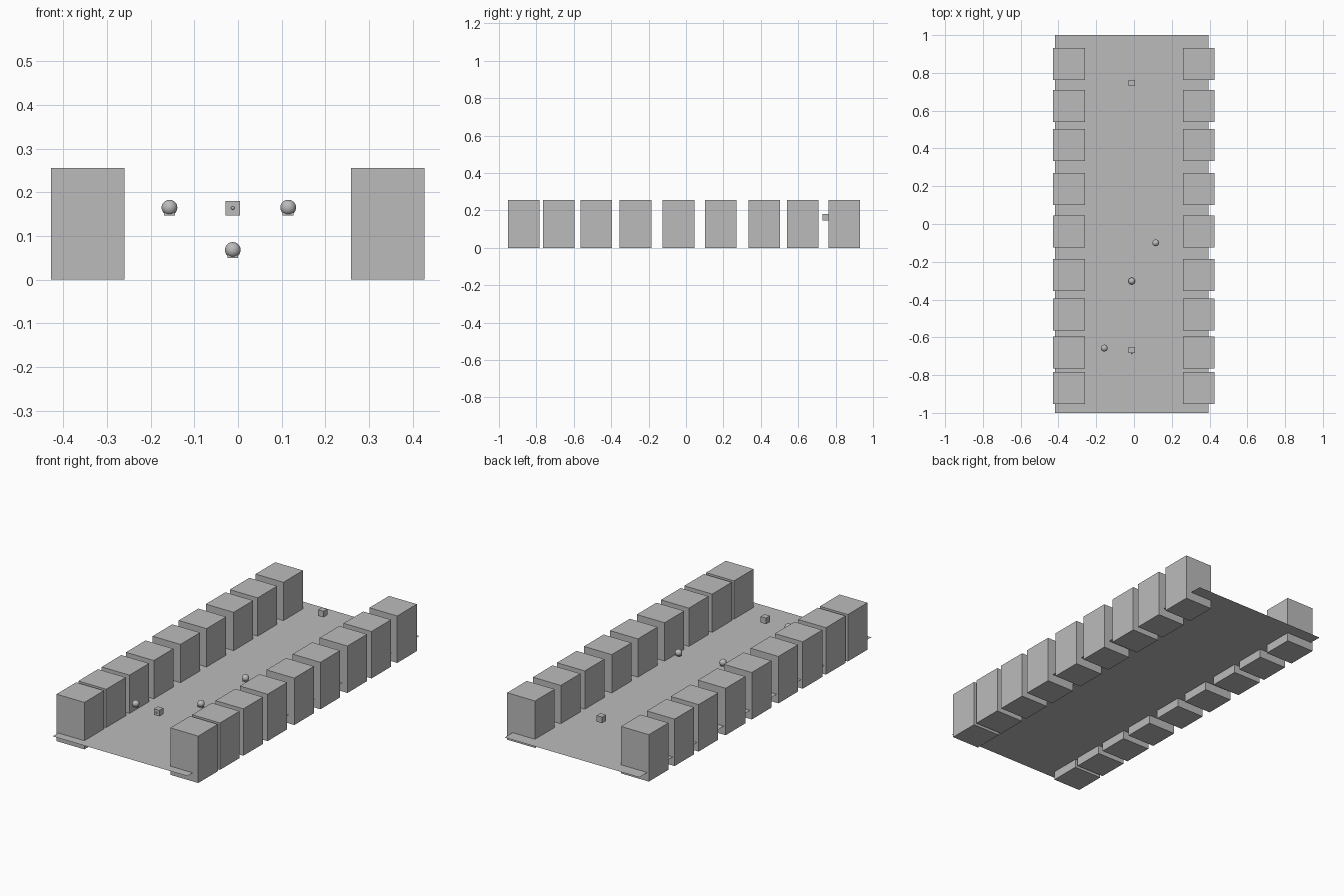
import bpy
import bmesh
from mathutils import Matrix, Vector

old = bpy.data.objects.get("Cube")
if old:
    bpy.data.objects.remove(old, do_unlink=True)

grey = bpy.data.materials.new("plain_grey")
grey.use_nodes = True
colour = (0.5, 0.5, 0.5, 1)
grey.diffuse_color = colour
grey.node_tree.nodes["Principled BSDF"].inputs["Base Color"].default_value = colour


def placed(centre, size):
    return Matrix.Translation(Vector(centre)) @ Matrix.Diagonal((*size, 1))


def finish(name, bm, smooth=False):
    mesh = bpy.data.meshes.new(name)
    for face in bm.faces:
        face.smooth = smooth and len(face.verts) < 5
    bm.to_mesh(mesh)
    bm.free()
    mesh.materials.append(grey)
    obj = bpy.data.objects.new(name, mesh)
    bpy.context.collection.objects.link(obj)
    return obj


def box(name, centre, size):
    bm = bmesh.new()
    bmesh.ops.create_cube(bm, size=1, matrix=placed(centre, size))
    return finish(name, bm)


def ball(name, centre, radius):
    bm = bmesh.new()
    bmesh.ops.create_uvsphere(bm, u_segments=32, v_segments=16, radius=radius,
                              matrix=Matrix.Translation(Vector(centre)))
    return finish(name, bm, True)


# Thin street surface, slightly above the feet of the buildings
bm = bmesh.new()
bmesh.ops.create_grid(bm, x_segments=1, y_segments=1, size=1,
                      matrix=placed((-0.012, 0, 0.047), (0.406, 1, 1)))
finish("street", bm)

# Two facing rows of plain block buildings
rows = [-0.868, -0.68, -0.479, -0.27, -0.04, 0.185, 0.418, 0.625, 0.847]
for side, x in (("right", -0.344), ("left", 0.343)):
    for i, y in enumerate(rows):
        box(f"{side}_building_{i + 1}", (x, y, 0.128), (0.168, 0.169, 0.256))

# Floating balls, each on a small foot
for i, (x, y, z) in enumerate([(-0.157, -0.657, 0.165), (-0.012, -0.302, 0.068),
                               (0.115, -0.1, 0.165)]):
    ball(f"ball_{i + 1}", (x, y, z), 0.018)
    box(f"ball_foot_{i + 1}", (x, y, z - 0.015), (0.025, 0.02, 0.007))

# Small crates, the front one with a round knob
for name, y in (("front_crate", -0.667), ("rear_crate", 0.747)):
    box(name, (-0.012, y, 0.164), (0.033, 0.033, 0.033))
ball("crate_knob", (-0.012, -0.686, 0.164), 0.004)
